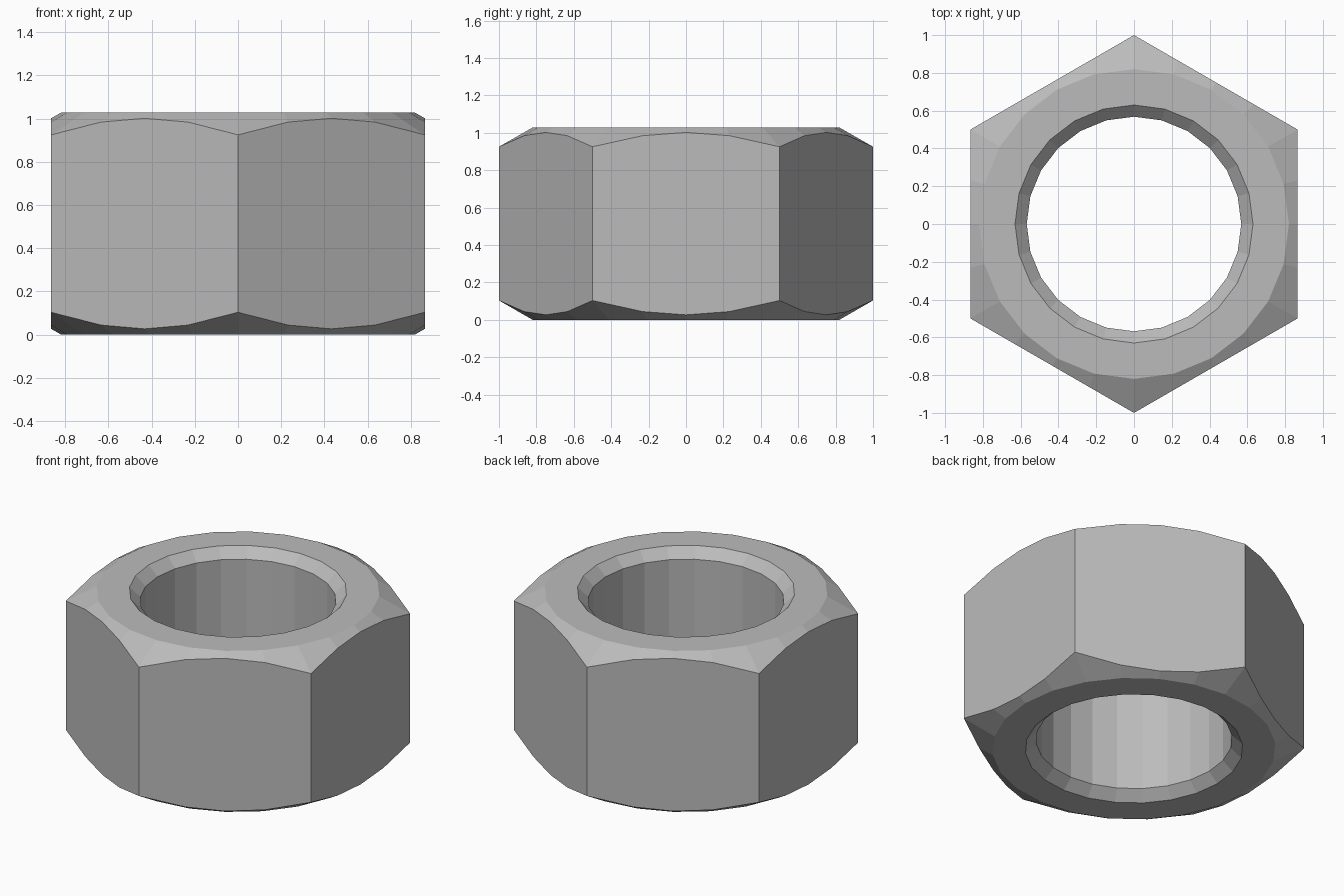
import bpy, bmesh
from math import sin, cos, pi, radians

cube = bpy.data.objects.get("Cube")
if cube:
    bpy.data.objects.remove(cube, do_unlink=True)

HEIGHT = 1.028
SEGMENTS = 24
FLAT = cos(pi / 6)       # centre to hexagon side
FACE_R = 0.82            # flat ring on top and bottom
RIM_R, BORE_R = 0.63, 0.568
RIM_DEPTH = 0.06
SLOPE = 0.572            # drop of the conical corner chamfer

steel = bpy.data.materials.new("steel grey")
steel.use_nodes = True
grey = (0.5, 0.5, 0.5, 1)
steel.diffuse_color = grey
steel.node_tree.nodes["Principled BSDF"].inputs["Base Color"].default_value = grey


def hex_radius(a):
    """Distance to the hexagon outline, with corners on the y axis."""
    return FLAT / cos((a + pi / 6) % (pi / 3) - pi / 6)


def half_profile(a):
    """Radius and depth from the end face, from bore to hexagon side."""
    r = hex_radius(a)
    return [(BORE_R, RIM_DEPTH), (RIM_R, 0), (FACE_R, 0), (r, (r - FACE_R) * SLOPE)]


# Loft the closed cross-section around the axis
bm = bmesh.new()
columns = []
for i in range(SEGMENTS):
    a = 2 * pi * i / SEGMENTS
    half = half_profile(a)
    section = half + [(r, HEIGHT - d) for r, d in reversed(half)]
    columns.append([bm.verts.new((r * cos(a), r * sin(a), z)) for r, z in section])

for i, col in enumerate(columns):
    nxt = columns[(i + 1) % SEGMENTS]
    for j in range(len(col)):
        k = (j + 1) % len(col)
        bm.faces.new((col[j], nxt[j], nxt[k], col[k]))

# Merge each hexagon side into a single face
sides = [e for e in bm.edges
         if all(f.normal.length >= 0 for f in e.link_faces)
         and all(v.co.xy.length > FLAT - 0.01 for v in e.verts)
         and abs(e.verts[0].co.z - e.verts[1].co.z) > HEIGHT / 2
         and e.verts[0].co.xy.length < 0.99]
bmesh.ops.dissolve_edges(bm, edges=sides, use_verts=False)
bmesh.ops.recalc_face_normals(bm, faces=bm.faces)

mesh = bpy.data.meshes.new("hex_nut")
bm.to_mesh(mesh)
bm.free()
mesh.materials.append(steel)
nut = bpy.data.objects.new("hex_nut", mesh)
bpy.context.collection.objects.link(nut)
